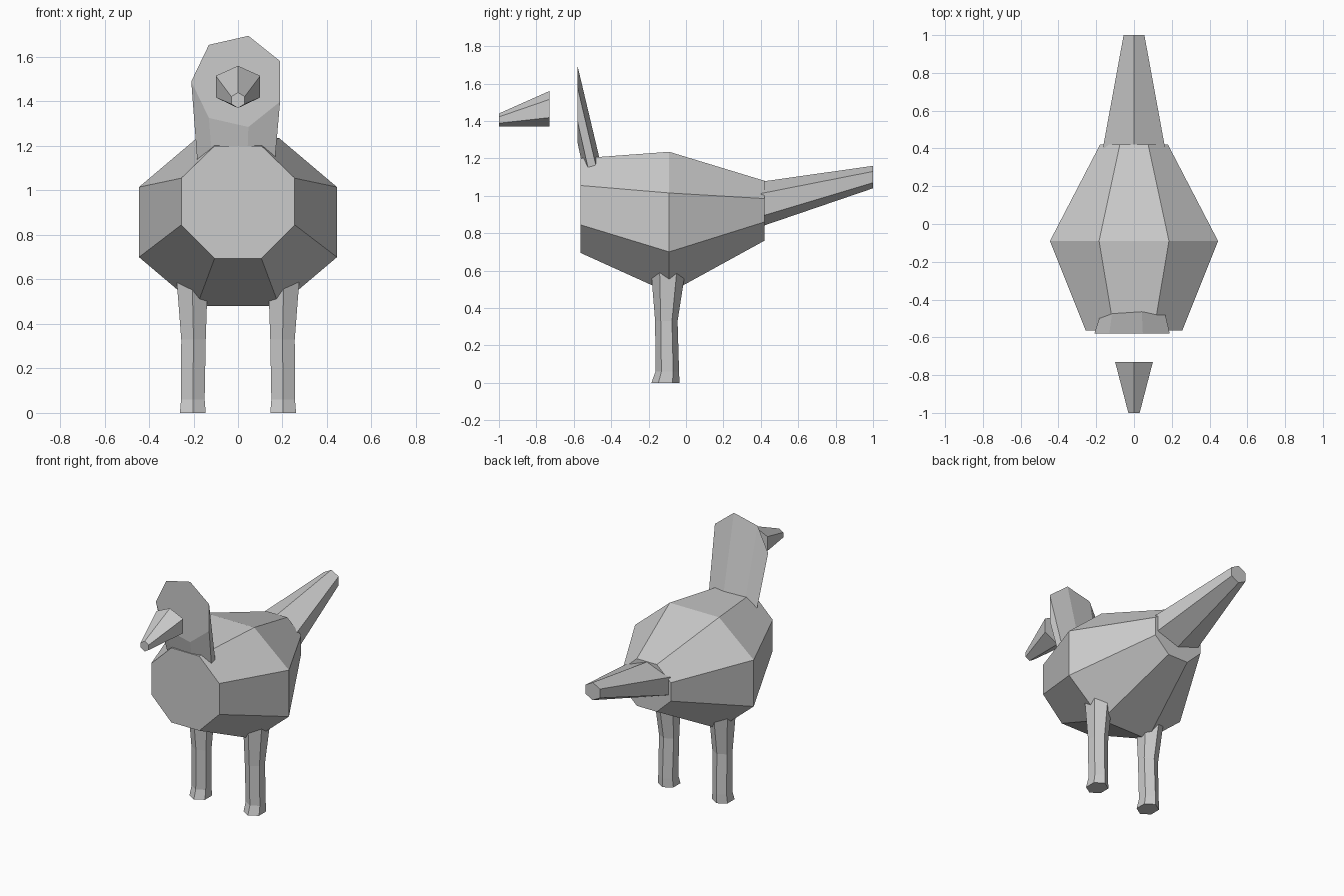
import bpy
import math

cube = bpy.data.objects.get("Cube")
if cube:
    bpy.data.objects.remove(cube, do_unlink=True)

grey = bpy.data.materials.new("plain_grey")
grey.use_nodes = True
grey.diffuse_color = (0.6, 0.6, 0.6, 1)
grey.node_tree.nodes["Principled BSDF"].inputs["Base Color"].default_value = (0.6, 0.6, 0.6, 1)


def loft(name, rings):
    """Skin matching rings of points and cap both ends."""
    n = len(rings[0])
    verts = [p for ring in rings for p in ring]
    faces = [list(range(n)), list(range(len(verts) - n, len(verts)))]
    for r in range(len(rings) - 1):
        for i in range(n):
            a, b = r * n + i, r * n + (i + 1) % n
            faces.append([a, b, b + n, a + n])
    mesh = bpy.data.meshes.new(name)
    mesh.from_pydata(verts, [], faces)
    mesh.materials.append(grey)
    obj = bpy.data.objects.new(name, mesh)
    bpy.context.collection.objects.link(obj)
    # Make the normals point outward
    bpy.context.view_layer.objects.active = obj
    bpy.ops.object.select_all(action="DESELECT")
    obj.select_set(True)
    bpy.ops.object.mode_set(mode="EDIT")
    bpy.ops.mesh.select_all(action="SELECT")
    bpy.ops.mesh.normals_make_consistent(inside=False)
    bpy.ops.object.mode_set(mode="OBJECT")
    return obj


def octagon(y, inner, outer, top, high, low, bottom):
    half = [(inner, top), (outer, high), (outer, low), (inner, bottom)]
    outline = half + [(-x, z) for x, z in reversed(half)]
    return [(x, y, z) for x, z in outline]


def hexagon(y, w, top, high, low, bottom):
    outline = [(0, top), (w, high), (w, low), (0, bottom), (-w, low), (-w, high)]
    return [(x, y, z) for x, z in outline]


# Body: three octagonal rings, fattest just ahead of the middle
loft("body", [
    octagon(-0.565, 0.105, 0.255, 1.20, 1.055, 0.845, 0.695),
    octagon(-0.09, 0.185, 0.445, 1.235, 1.015, 0.70, 0.48),
    octagon(0.42, 0.075, 0.18, 1.08, 0.985, 0.86, 0.76),
])

# Tail: tapering upward behind the body
loft("tail", [
    hexagon(0.40, 0.165, 1.075, 1.012, 0.89, 0.835),
    hexagon(1.0, 0.055, 1.16, 1.13, 1.07, 1.04),
])

# Beak: floats ahead of the face
loft("beak", [
    hexagon(-1.0, 0.03, 1.44, 1.422, 1.388, 1.37),
    hexagon(-0.73, 0.10, 1.56, 1.515, 1.418, 1.37),
])

# Head and neck: upright seven-sided face narrowing down into the body
face, neck = [], []
for i in range(7):
    angle = math.pi + i * math.tau / 7
    x, dz = 0.21 * math.cos(angle), 0.21 * math.sin(angle)
    face.append((x, -0.58, 1.49 + dz))
    neck.append((x * 0.86, -0.49 + dz * 0.25, 1.10))
loft("head_and_neck", [face, neck])

# Legs: height, centre x, half width, centre y, half depth
leg_rings = [(0, 0.203, 0.058, -0.11, 0.075),
             (0.06, 0.203, 0.053, -0.10, 0.063),
             (0.33, 0.20, 0.055, -0.105, 0.06),
             (0.60, 0.206, 0.07, -0.095, 0.092)]
for side, label in ((1, "left_leg"), (-1, "right_leg")):
    loft(label, [
        [(side * (cx + w * u), cy + d * v, z)
         for u, v in ((0, -1), (1, -0.5), (1, 0.5), (0, 1), (-1, 0.5), (-1, -0.5))]
        for z, cx, w, cy, d in leg_rings
    ])
